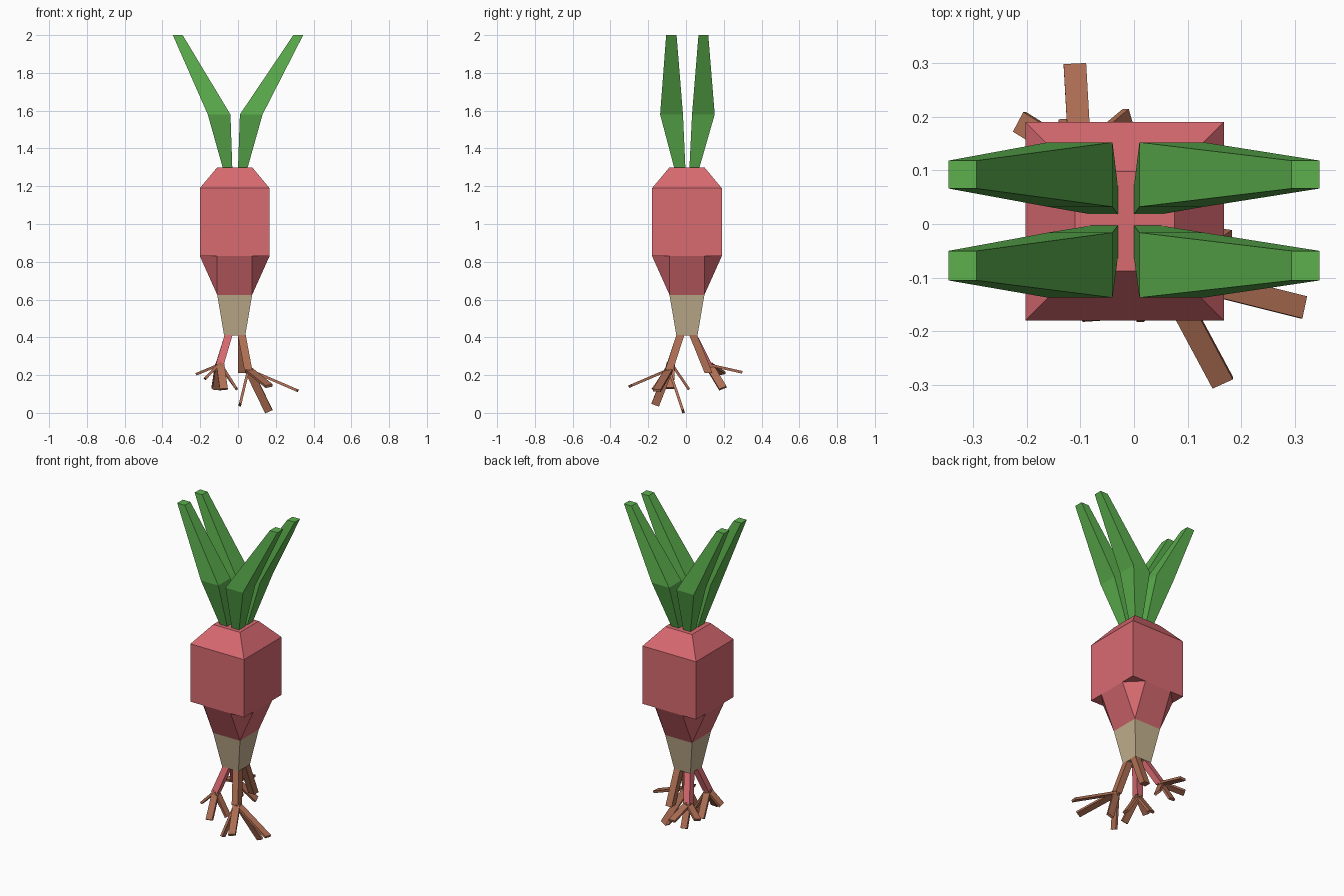
import bpy, bmesh
from mathutils import Vector

if "Cube" in bpy.data.objects:
    bpy.data.objects.remove(bpy.data.objects["Cube"])


def material(name, rgb):
    m = bpy.data.materials.new(name)
    m.diffuse_color = (*rgb, 1)
    m.use_nodes = True
    m.node_tree.nodes["Principled BSDF"].inputs["Base Color"].default_value = m.diffuse_color
    return m


PINK = material("bulb pink", (0.69, 0.145, 0.165))
BEIGE = material("pale beige", (0.55, 0.44, 0.275))
GREEN = material("leaf green", (0.107, 0.434, 0.076))
BROWN = material("root brown", (0.434, 0.16, 0.09))


def finish(bm, name, mat):
    bmesh.ops.recalc_face_normals(bm, faces=bm.faces)
    me = bpy.data.meshes.new(name)
    bm.to_mesh(me)
    bm.free()
    me.materials.append(mat)
    ob = bpy.data.objects.new(name, me)
    bpy.context.collection.objects.link(ob)
    return ob


def loft(bm, rings):
    """Join four-point rings into a closed solid."""
    vs = [[bm.verts.new(p) for p in r] for r in rings]
    for a, b in zip(vs, vs[1:]):
        for i in range(4):
            j = (i + 1) % 4
            bm.faces.new((a[i], a[j], b[j], b[i]))
    bm.faces.new(vs[0])
    bm.faces.new(vs[-1])


def rect(x0, x1, y0, y1, z):
    return [(x0, y0, z), (x1, y0, z), (x1, y1, z), (x0, y1, z)]


CX, CY = -0.0175, 0.005


def square(h, z):
    return rect(CX - h, CX + h, CY - h, CY + h, z)


# Bulb: box with a tapered shoulder
B, S = 0.1845, 0.0925
bm = bmesh.new()
loft(bm, [square(B, 0.83), square(B, 1.19), square(S, 1.30)])
finish(bm, "bulb", PINK)

# Lower bulb: octagon with cut corners tapering to a square
bm = bmesh.new()
pts = square(S, 0.625)
for sx in (-1, 1):
    for sy in (-1, 1):
        pts += [(CX + sx * S, CY + sy * B, 0.83), (CX + sx * B, CY + sy * S, 0.83)]
verts = [bm.verts.new(p) for p in pts]
bmesh.ops.convex_hull(bm, input=verts)
finish(bm, "lower_bulb", PINK)

# Pale base
bm = bmesh.new()
loft(bm, [square(S, 0.625), square(0.056, 0.41)])
finish(bm, "bulb_base", BEIGE)

# Four leaves: base, wide middle, narrow tip
X_SIDES = {"left": [(-0.08, -0.03), (-0.16, -0.04), (-0.345, -0.293)],
           "right": [(0.0, 0.05), (0.01, 0.13), (0.293, 0.345)]}
Y_SIDES = {"front": [(-0.062, -0.003), (-0.137, -0.016), (-0.105, -0.05)],
           "back": [(0.018, 0.07), (0.032, 0.152), (0.066, 0.118)]}
for xn, xs in X_SIDES.items():
    for yn, ys in Y_SIDES.items():
        bm = bmesh.new()
        loft(bm, [rect(*x, *y, z) for x, y, z in zip(xs, ys, (1.295, 1.58, 2.0))])
        finish(bm, f"{yn}_{xn}_leaf", GREEN)


# Flat twig between two points; axis gives the wide direction
def twig(bm, a, b, axis, width=0.042, thick=0.014):
    a, b = Vector(a), Vector(b)
    d = (b - a).normalized()
    ref = Vector((1, 0, 0)) if axis == "x" else Vector((0, 1, 0))
    w = (ref - d * ref.dot(d)).normalized()
    t = d.cross(w) * thick / 2
    w = w * width / 2
    loft(bm, [[p - w - t, p + w - t, p + w + t, p - w + t] for p in (a, b)])


# Roots: (name, colour, top, node, twig ends)
ROOTS = [
    ("front_right", BROWN, (0.02, -0.03), (0.055, -0.09, 0.225),
     [(0.165, -0.295, 0.142, "x"), (0.315, -0.155, 0.118, "y"),
      (0.163, -0.015, 0.008, "x"), (0.01, -0.163, 0.042, "y")]),
    ("front_left", PINK, (-0.05, -0.03), (-0.095, -0.08, 0.26),
     [(-0.075, -0.175, 0.125, "x"), (-0.175, -0.1, 0.18, "y"),
      (-0.115, 0.015, 0.125, "x"), (-0.01, -0.085, 0.13, "y")]),
    ("back_left", PINK, (-0.05, 0.038), (-0.1, 0.12, 0.25),
     [(-0.11, 0.297, 0.215, "x"), (-0.213, 0.19, 0.208, "y"),
      (-0.01, 0.195, 0.13, "y"), (-0.12, 0.19, 0.13, "x")]),
    ("back_right", BROWN, (0.02, 0.038), (0.022, 0.12, 0.21), []),
]
for name, mat, (tx, ty), node, ends in ROOTS:
    bm = bmesh.new()
    nx, ny, nz = node
    h = 0.021
    loft(bm, [rect(tx - h, tx + h, ty - h, ty + h, 0.412),
              rect(nx - h, nx + h, ny - h, ny + h, nz)])
    finish(bm, name + "_root", mat)
    if ends:
        bm = bmesh.new()
        for x, y, z, axis in ends:
            twig(bm, (nx, ny, nz + 0.005), (x, y, z), axis)
        finish(bm, name + "_rootlets", BROWN)
